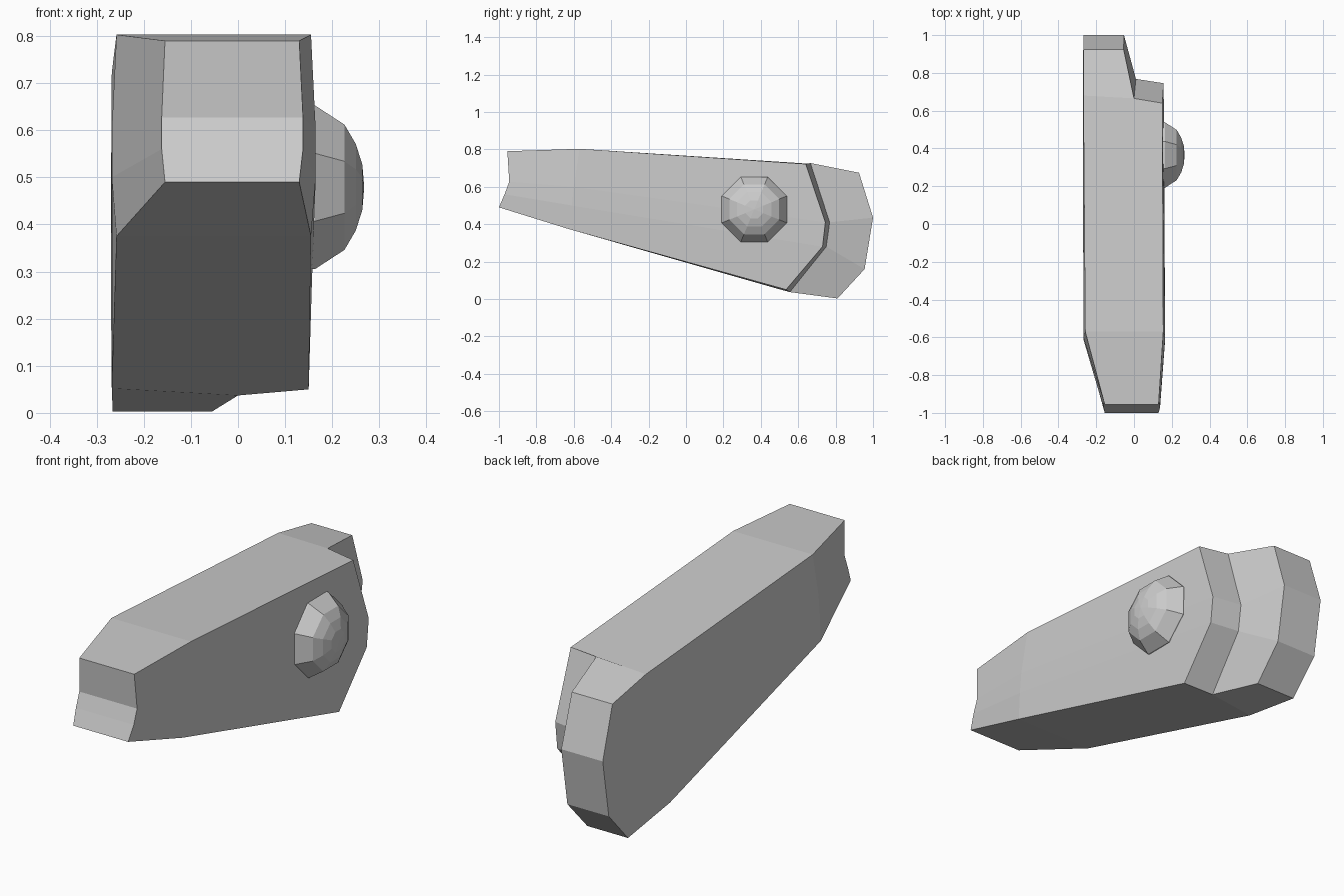
import bpy
import math

if "Cube" in bpy.data.objects:
    bpy.data.objects.remove(bpy.data.objects["Cube"])


def make_object(name, verts, faces):
    mesh = bpy.data.meshes.new(name)
    mesh.from_pydata(verts, [], faces)
    mesh.update()
    obj = bpy.data.objects.new(name, mesh)
    bpy.context.collection.objects.link(obj)
    return obj


# Side profiles (y, z), from top to bottom
nose = [(-0.955, 0.79), (-0.945, 0.627), (-0.97, 0.56), (-1.0, 0.49)]
shoulder = [(-0.57, 0.803), (-0.60, 0.60), (-0.61, 0.50), (-0.63, 0.375)]
step = [(0.64, 0.722), (0.745, 0.41), (0.73, 0.28), (0.535, 0.05)]
notch = [(0.665, 0.727), (0.768, 0.41), (0.75, 0.28), (0.555, 0.037)]
inner_left = [(0.68, 0.722), (0.768, 0.41), (0.75, 0.28), (0.50, 0.052)]
rear = [(0.925, 0.675), (1.0, 0.435), (0.955, 0.16), (0.81, 0.003)]

# Columns around the body: x at the rims, x at mid height, profile
columns = [
    (0.13, 0.138, nose),
    (0.155, 0.165, shoulder),
    (0.15, 0.157, step),
    (0.0, 0.01, notch),
    (-0.055, -0.053, rear),
    (-0.266, -0.268, rear),
    (-0.268, -0.27, inner_left),
    (-0.258, -0.268, shoulder),
    (-0.155, -0.162, nose),
]
verts = []
for rim, mid, profile in columns:
    for x, (y, z) in zip((rim, mid, mid, rim), profile):
        verts.append((x, y, z))

# Walls between columns, then top and bottom covers
n = len(columns)
faces = []
for i in range(n):
    a, b = 4 * i, 4 * ((i + 1) % n)
    for k in range(3):
        faces.append((a + k + 1, b + k + 1, b + k, a + k))
covers = [(0, 1, 7, 8), (1, 2, 3, 6, 7), (3, 4, 5, 6)]
for c in covers:
    faces.append([4 * i for i in c])
    faces.append([4 * i + 3 for i in reversed(c)])
make_object("body", verts, faces)

# Faceted side knob: octagonal rings (x, flat-to-centre distance) and a tip
rings = [(0.14, 0.174), (0.163, 0.174), (0.226, 0.133), (0.25, 0.092), (0.264, 0.048)]
verts, faces = [], []
for x, flat in rings:
    r = flat / math.cos(math.pi / 8)
    for i in range(8):
        a = math.pi / 8 + i * math.pi / 4
        verts.append((x, 0.365 + r * math.cos(a), 0.479 + r * math.sin(a)))
for j in range(len(rings) - 1):
    for i in range(8):
        a, b = 8 * j + i, 8 * j + (i + 1) % 8
        faces.append((a, b, b + 8, a + 8))
verts.append((0.268, 0.365, 0.479))
last = 8 * (len(rings) - 1)
for i in range(8):
    faces.append((last + i, last + (i + 1) % 8, len(verts) - 1))
faces.append(list(reversed(range(8))))
make_object("side_knob", verts, faces)
